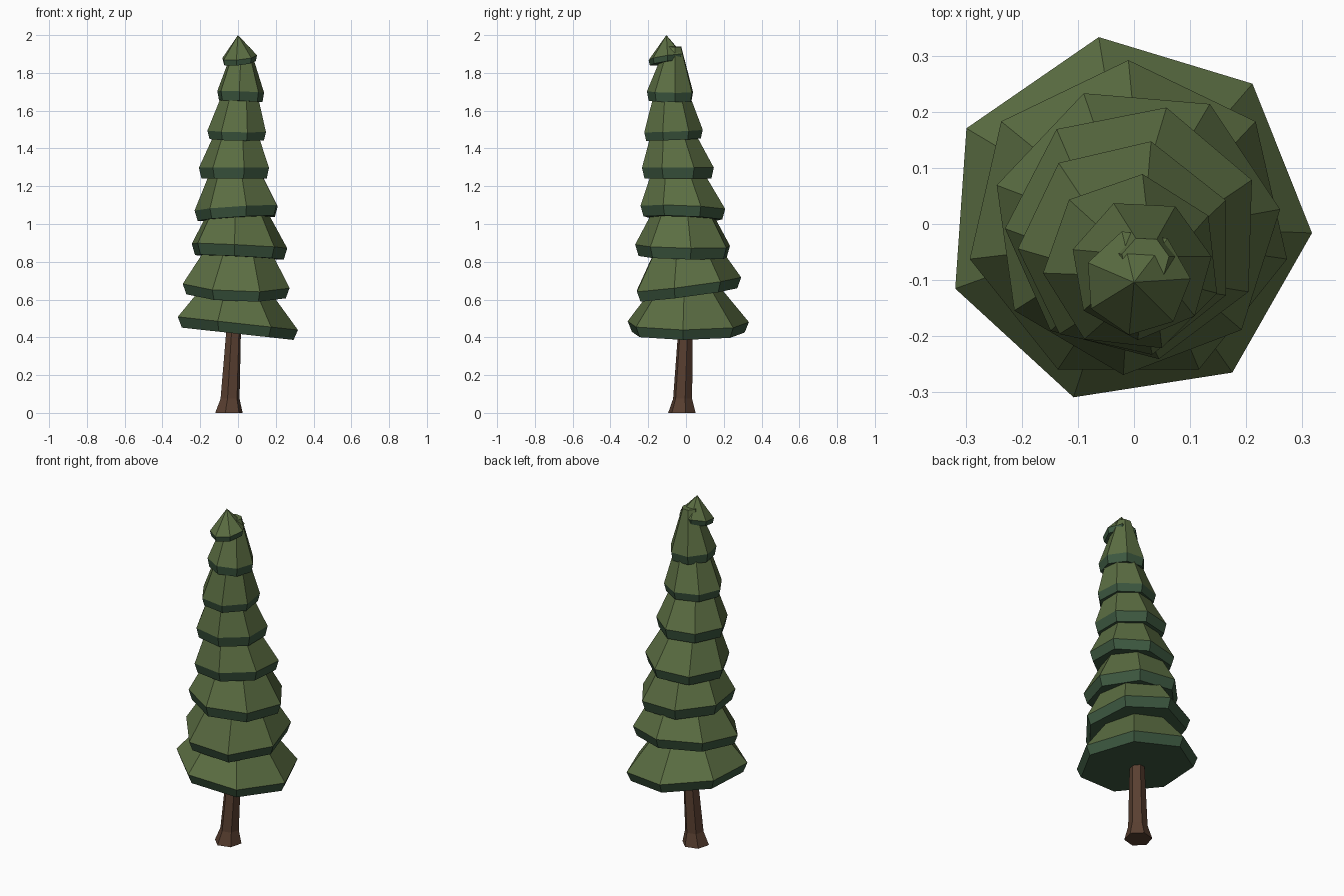
import bpy, bmesh
from math import cos, sin, radians, tau

if "Cube" in bpy.data.objects:
    bpy.data.objects.remove(bpy.data.objects["Cube"])


def material(name, rgb):
    m = bpy.data.materials.new(name)
    m.diffuse_color = (*rgb, 1)
    m.use_nodes = True
    m.node_tree.nodes["Principled BSDF"].inputs["Base Color"].default_value = m.diffuse_color
    return m


NEEDLES = material("needles", (0.105, 0.155, 0.055))
SHADE = material("needle_underside", (0.045, 0.095, 0.05))
BARK = material("bark", (0.10, 0.05, 0.03))


def loft(name, sides, phase, rings, mats, tilt=(0, 0), pointed=False):
    """Skin rings (x, y, z, radius) bottom to top; the first band and base use mats[1]."""
    bm = bmesh.new()
    loops = []
    cx, cy = rings[0][:2]
    for i, (x, y, z, r) in enumerate(rings):
        if pointed and i == len(rings) - 1:
            loops.append([bm.verts.new((x, y, z))])
            continue
        loop = []
        for k in range(sides):
            a = radians(phase) + tau * k / sides
            px, py = x + r * cos(a), y + r * sin(a)
            loop.append(bm.verts.new(
                (px, py, z + tilt[0] * (px - cx) + tilt[1] * (py - cy))))
        loops.append(loop)
    bm.faces.new(loops[0][::-1]).material_index = len(mats) - 1
    for i, (a, b) in enumerate(zip(loops, loops[1:])):
        for k in range(sides):
            n = (k + 1) % sides
            if len(b) == 1:
                f = bm.faces.new((a[k], a[n], b[0]))
            else:
                f = bm.faces.new((a[k], a[n], b[n], b[k]))
            f.material_index = len(mats) - 1 if i == 0 else 0
    if not pointed:
        bm.faces.new(loops[-1])
    bm.normal_update()
    mesh = bpy.data.meshes.new(name)
    bm.to_mesh(mesh)
    bm.free()
    for m in mats:
        mesh.materials.append(m)
    bpy.context.collection.objects.link(bpy.data.objects.new(name, mesh))


# Leaning trunk with a flared foot
loft("trunk", 6, 15, [(-0.048, -0.022, 0.0, 0.075), (-0.042, -0.018, 0.075, 0.052),
                      (-0.02, 0.0, 0.5, 0.038)], [BARK])

# Foliage tiers: centre x, y, rim z, rim radius, top radius, rise, lip, phase, tilt x, y
tiers = [
    (-0.012, 0.007, 0.475, 0.33, 0.170, 0.20, 0.055, -4, -0.11, 0.00),
    (-0.010, 0.002, 0.680, 0.29, 0.165, 0.21, 0.055, 90, -0.04, 0.13),
    (0.003, -0.010, 0.885, 0.26, 0.150, 0.20, 0.060, 8, -0.05, -0.02),
    (0.000, -0.015, 1.085, 0.23, 0.135, 0.20, 0.055, 24, 0.06, -0.04),
    (-0.012, -0.043, 1.298, 0.195, 0.112, 0.20, 0.058, 26, 0.00, 0.00),
    (-0.003, -0.070, 1.492, 0.160, 0.095, 0.20, 0.045, 32, -0.02, 0.04),
    (0.013, -0.080, 1.700, 0.127, 0.043, 0.24, 0.050, 10, -0.04, -0.02),
    (0.006, -0.104, 1.883, 0.095, 0.0, 0.117, 0.030, 4, 0.10, 0.15),
]
tops = [t[:2] for t in tiers[1:7]] + [(0.02, -0.065), (0.0, -0.104)]
for i, (t, top) in enumerate(zip(tiers, tops)):
    x, y, z, r, rt, rise, lip, phase, tx, ty = t
    loft(f"foliage_tier_{i + 1}", 7, phase,
         [(x, y, z - lip, r * 0.93), (x, y, z, r), (*top, z + rise, rt)],
         [NEEDLES, SHADE], (tx, ty), pointed=(i == 7))
